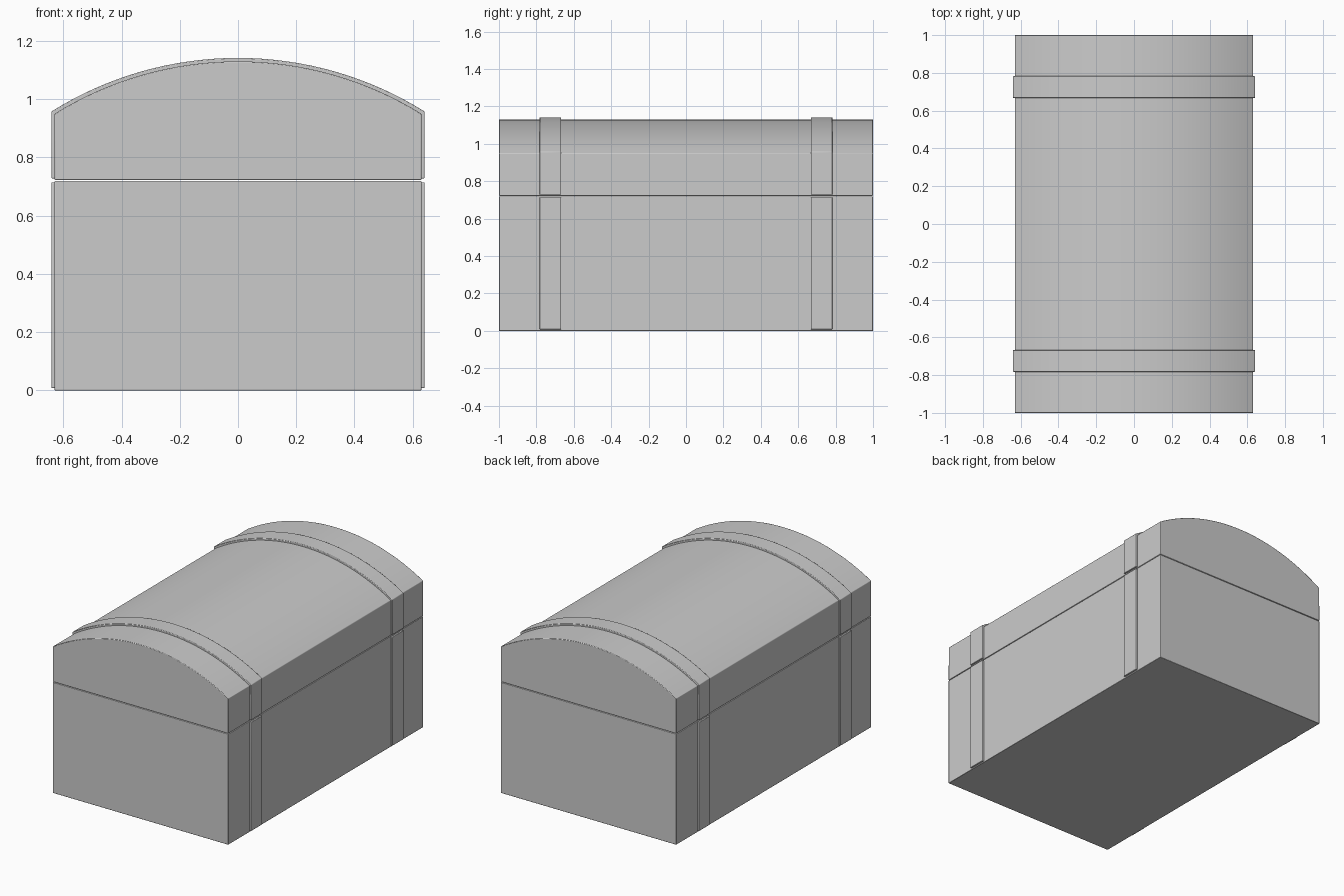
import bpy, bmesh, math

if "Cube" in bpy.data.objects:
    bpy.data.objects.remove(bpy.data.objects["Cube"])

HALF_W, SEAM, EAVE, RISE = 0.63, 0.72, 0.95, 0.18
STRAP_Y, STRAP_W, STRAP_T = 0.725, 0.115, 0.011


def dome(half_w, eave, top, n=32):
    """Arc points from right eave to left eave."""
    rise = top - eave
    r = (half_w ** 2 + rise ** 2) / (2 * rise)
    a = math.asin(half_w / r)
    angles = [a - 2 * a * i / n for i in range(n + 1)]
    return [(r * math.sin(t), top - r + r * math.cos(t)) for t in angles]


def extrude_profile(name, pts, y0, y1, bevel):
    """Extrude an xz outline along y."""
    bm = bmesh.new()
    face = bm.faces.new([bm.verts.new((x, y0, z)) for x, z in pts])
    res = bmesh.ops.extrude_face_region(bm, geom=[face])
    verts = [v for v in res["geom"] if isinstance(v, bmesh.types.BMVert)]
    bmesh.ops.translate(bm, verts=verts, vec=(0, y1 - y0, 0))
    bmesh.ops.recalc_face_normals(bm, faces=bm.faces)
    mesh = bpy.data.meshes.new(name)
    bm.to_mesh(mesh)
    bm.free()
    obj = bpy.data.objects.new(name, mesh)
    bpy.context.collection.objects.link(obj)
    mod = obj.modifiers.new("soft_edges", "BEVEL")
    mod.width, mod.segments, mod.limit_method = bevel, 2, "ANGLE"
    mod.angle_limit = math.radians(25)
    bpy.ops.object.select_all(action="DESELECT")
    obj.select_set(True)
    bpy.context.view_layer.objects.active = obj
    bpy.ops.object.shade_smooth_by_angle(angle=math.radians(30))
    return obj


def rect(x0, x1, z0, z1):
    return [(x0, z0), (x1, z0), (x1, z1), (x0, z1)]


# Chest body
extrude_profile("chest_body", rect(-HALF_W, HALF_W, 0, SEAM - 0.001), -1, 1, 0.003)

# Domed lid
lid_bottom = SEAM + 0.002
lid = [(-HALF_W, lid_bottom), (HALF_W, lid_bottom)] + dome(HALF_W, EAVE, EAVE + RISE)
extrude_profile("chest_lid", lid, -1, 1, 0.003)

# Straps, front and rear pairs
outer_w, inner_w = HALF_W + STRAP_T, HALF_W - 0.003
outer = [(outer_w, 0.728)] + dome(outer_w, EAVE + 0.008, 1.142) + [(-outer_w, 0.728)]
inner = [(inner_w, 0.728)] + dome(inner_w, EAVE - 0.003, 1.127) + [(-inner_w, 0.728)]
for where, s in (("front", -1), ("rear", 1)):
    y0, y1 = s * STRAP_Y - STRAP_W / 2, s * STRAP_Y + STRAP_W / 2
    extrude_profile(f"{where}_lid_strap", outer + inner[::-1], y0, y1, 0.003)
    for side, d in (("left", -1), ("right", 1)):
        a, b = sorted((d * inner_w, d * outer_w))
        extrude_profile(f"{where}_{side}_body_strap", rect(a, b, 0.008, 0.714), y0, y1, 0.003)
